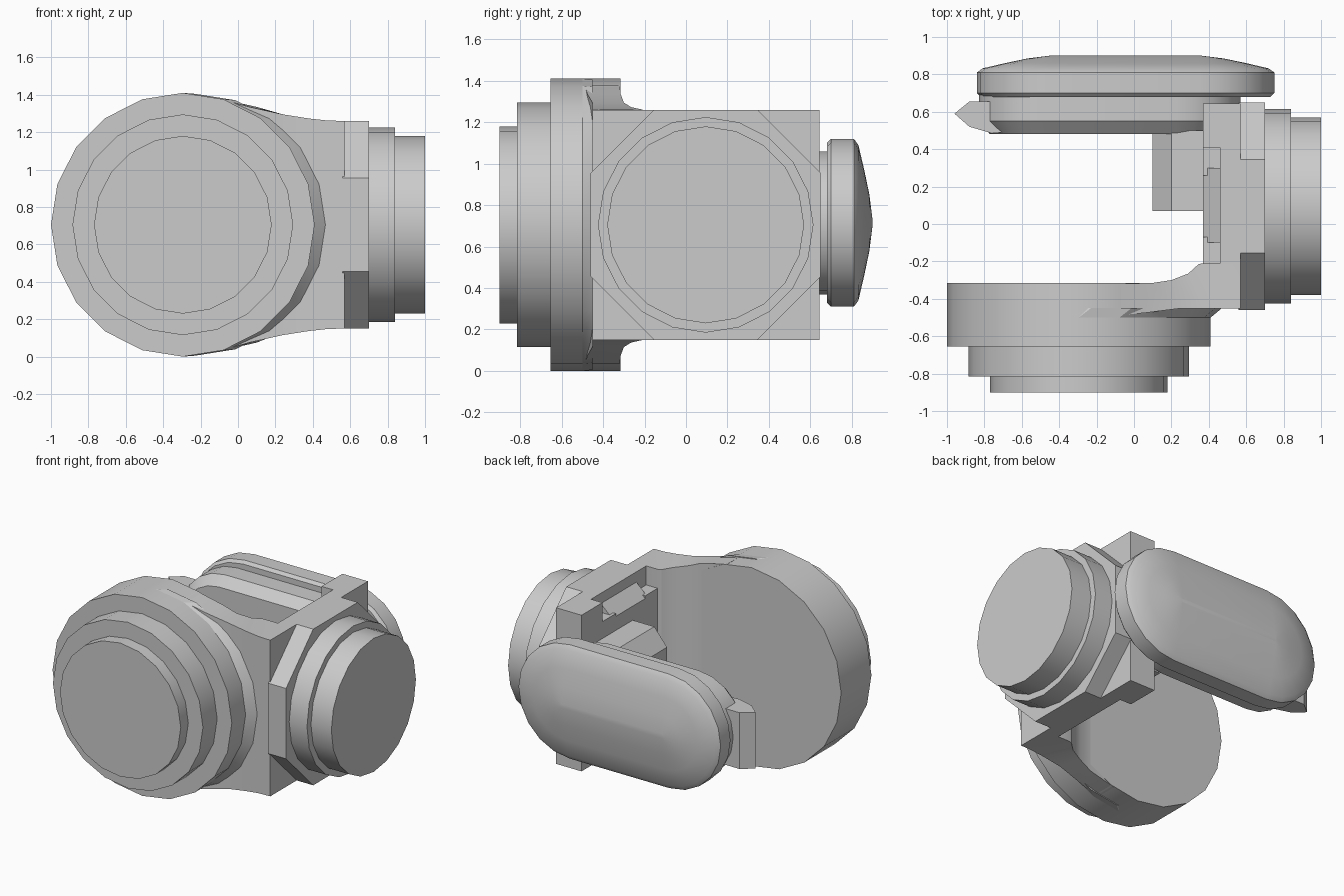
import bpy, bmesh, math
from mathutils import Vector

cube = bpy.data.objects.get("Cube")
if cube:
    bpy.data.objects.remove(cube, do_unlink=True)

grey = bpy.data.materials.new("neutral_grey")
grey.use_nodes = True
shade = (0.6, 0.6, 0.6, 1)
grey.diffuse_color = shade
grey.node_tree.nodes["Principled BSDF"].inputs["Base Color"].default_value = shade

MID = 0.705        # height of the centre line
DISC_X = -0.295    # centre of the front disc
WRIST_Y = 0.095    # centre of the side rings


def loft(name, rings, smooth=25):
    """Skin a list of closed rings and cap both ends."""
    bm = bmesh.new()
    loops = [[bm.verts.new(p) for p in ring] for ring in rings]
    n = len(loops[0])
    for a, b in zip(loops, loops[1:]):
        for i in range(n):
            j = (i + 1) % n
            bm.faces.new((a[i], a[j], b[j], b[i]))
    bm.faces.new(loops[0][::-1])
    bm.faces.new(loops[-1])
    bmesh.ops.remove_doubles(bm, verts=bm.verts, dist=0.0005)
    bmesh.ops.recalc_face_normals(bm, faces=bm.faces)
    mesh = bpy.data.meshes.new(name)
    bm.to_mesh(mesh)
    bm.free()
    mesh.materials.append(grey)
    obj = bpy.data.objects.new(name, mesh)
    bpy.context.collection.objects.link(obj)
    if smooth:
        bpy.ops.object.select_all(action='DESELECT')
        obj.select_set(True)
        bpy.context.view_layer.objects.active = obj
        bpy.ops.object.shade_smooth_by_angle(angle=math.radians(smooth))
    return obj


def circle_y(cx, y, r, n=20):
    turns = [math.tau * i / n for i in range(n)]
    return [Vector((cx + r * math.cos(t), y, MID + r * math.sin(t))) for t in turns]


def circle_x(x, r, n=20):
    turns = [math.tau * i / n for i in range(n)]
    return [Vector((x, WRIST_Y + r * math.cos(t), MID + r * math.sin(t))) for t in turns]


def stadium(x0, x1, half, y, inset, n=10):
    """Capsule outline facing the back, shrunk by inset."""
    r = half - inset
    ring = []
    for cx, start in ((x1 - half, -90), (x0 + half, 90)):
        for i in range(n + 1):
            t = math.radians(start + 180 * i / n)
            ring.append(Vector((cx + r * math.cos(t), y, MID + 0.01 + r * math.sin(t))))
    return ring


def prism_z(name, outline, z0, z1):
    return loft(name, [[Vector((x, y, z)) for x, y in outline] for z in (z0, z1)], 0)


def prism_y(name, outline, y0, y1):
    return loft(name, [[Vector((x, y, MID + z)) for x, z in outline] for y in (y0, y1)], 0)


# Stepped front disc
for name, y0, y1, r in (("front_disc", -0.655, -0.315, 0.705),
                        ("front_step", -0.815, -0.655, 0.59),
                        ("front_cap", -0.9, -0.815, 0.475)):
    loft(name, [circle_y(DISC_X, y0, r), circle_y(DISC_X, y1, r)])

# Flare between the disc and the bracket
loft("disc_flare", [circle_y(DISC_X, -0.5, 0.705), circle_y(-0.23, -0.45, 0.70)])

# Curved bracket, narrowing from the disc to the recessed side plate
sections = [  # inner x, inner y, outer x, outer y, half height
    (-0.1, -0.32, -0.1, -0.49, 0.675),
    (0.1, -0.315, 0.06, -0.475, 0.63),
    (0.2, -0.30, 0.24, -0.452, 0.59),
    (0.29, -0.265, 0.38, -0.452, 0.568),
    (0.345, -0.215, 0.48, -0.452, 0.557),
    (0.365, -0.21, 0.57, -0.452, 0.555),
    (0.46, -0.21, 0.57, -0.21, 0.555),
    (0.46, 0.41, 0.57, 0.41, 0.555),
    (0.37, 0.41, 0.57, 0.41, 0.555),
    (0.37, 0.645, 0.57, 0.645, 0.555),
]
loft("side_bracket", [[Vector((ix, iy, MID + h)), Vector((ox, oy, MID + h)),
                       Vector((ox, oy, MID - h)), Vector((ix, iy, MID - h))]
                      for ix, iy, ox, oy, h in sections])

# Sloped insert and lips inside the plate recess
prism_y("recess_insert", [(0.48, 0.5), (0.37, 0.4), (0.37, -0.4), (0.48, -0.5)], -0.1, 0.3)
for name, y0, y1 in (("recess_lip_front", -0.21, -0.07), ("recess_lip_back", 0.26, 0.41)):
    prism_y(name, [(0.47, 0.42), (0.37, 0.42), (0.37, -0.42), (0.47, -0.42)], y0, y1)

# Octagonal collar and round steps on the side
a, b = 0.555, 0.25
corners = [(a, -b), (a, b), (b, a), (-b, a), (-a, b), (-a, -b), (-b, -a), (b, -a)]
loft("side_collar", [[Vector((x, WRIST_Y + y, MID + z)) for y, z in corners]
                     for x in (0.56, 0.70)], 0)
for name, x0, x1, r in (("side_step", 0.69, 0.84, 0.52), ("side_cap", 0.83, 1.0, 0.475)):
    loft(name, [circle_x(x0, r), circle_x(x1, r)])

# Domed back pod with a smaller chamfered core
loft("back_pod", [stadium(-0.84, 0.75, 0.405, y, s) for y, s in
                  ((0.68, 0.02), (0.70, 0.0), (0.81, 0.0), (0.832, 0.03),
                   (0.86, 0.15), (0.885, 0.27), (0.9, 0.39))], 35)
loft("pod_core", [stadium(-0.83, 0.57, 0.345, y, s) for y, s in
                  ((0.48, 0.06), (0.55, 0.0), (0.72, 0.0))], 35)

# Post reaching forward from the pod
prism_y("pod_post", [(0.38, 0.3), (0.2, 0.3), (0.1, 0.18),
                     (0.1, -0.18), (0.2, -0.3), (0.38, -0.3)], 0.07, 0.5)

# Pointed latch at the end of the pod
prism_z("pod_latch", [(-0.96, 0.59), (-0.88, 0.655), (-0.76, 0.655),
                      (-0.7, 0.49), (-0.76, 0.485), (-0.88, 0.52)], MID - 0.2, MID + 0.2)
